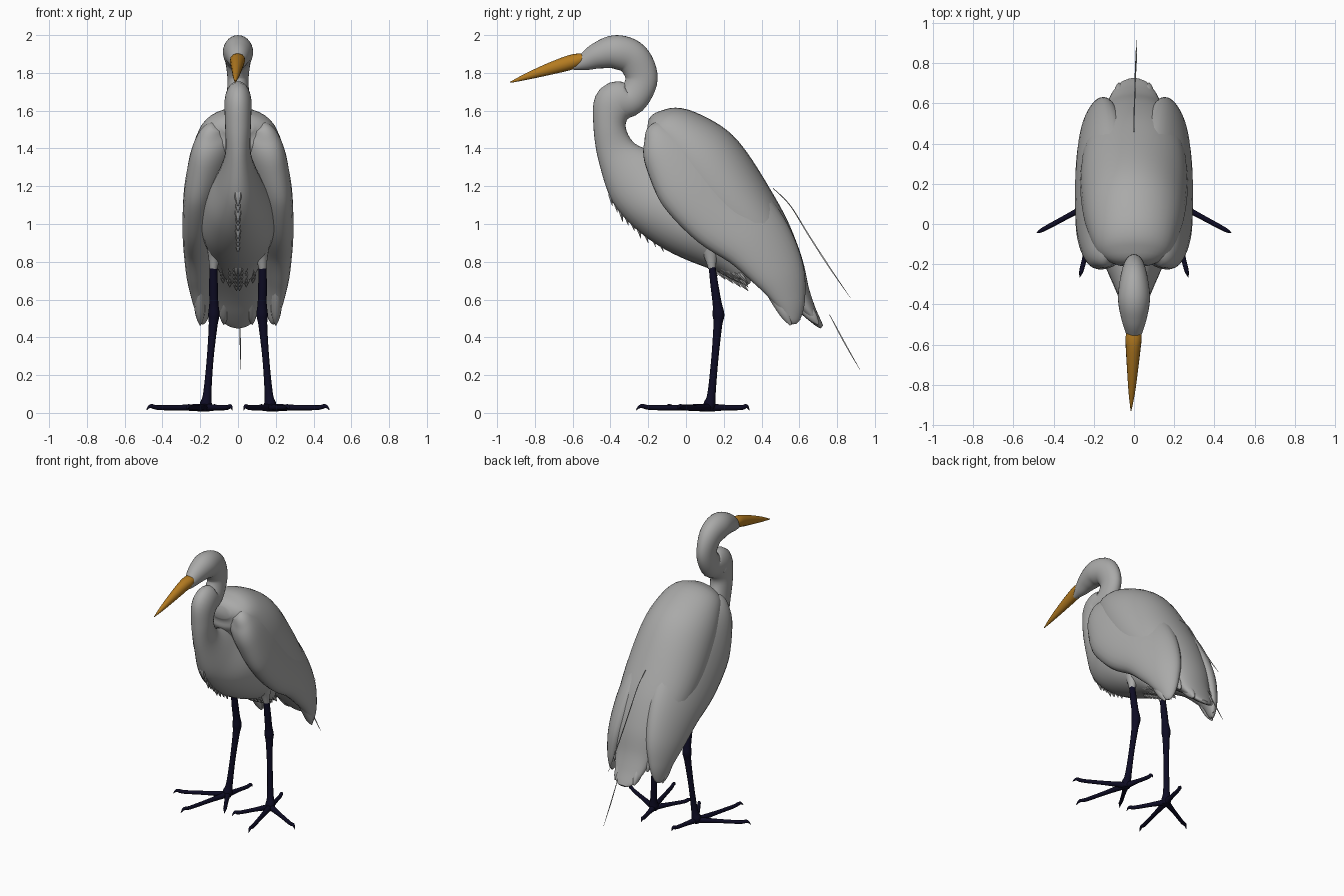
import bpy, bmesh, math, random
from mathutils import Vector

random.seed(4)
cube = bpy.data.objects.get("Cube")
if cube:
    bpy.data.objects.remove(cube, do_unlink=True)


def material(name, rgb):
    m = bpy.data.materials.new(name)
    m.use_nodes = True
    m.diffuse_color = (*rgb, 1)
    m.node_tree.nodes["Principled BSDF"].inputs["Base Color"].default_value = (*rgb, 1)
    return m


WHITE = material("soft white plumage", (0.4, 0.4, 0.395))
ORANGE = material("orange beak", (0.46, 0.2, 0.015))
DARK = material("blue black legs", (0.004, 0.0035, 0.017))


def spline(keys, steps):
    """Catmull-Rom samples through a list of equal-length key tuples."""
    out = []
    for i in range(len(keys) - 1):
        a, b, c, d = (keys[min(max(i + j, 0), len(keys) - 1)] for j in (-1, 0, 1, 2))
        for s in range(steps):
            t = s / steps
            out.append([0.5 * (2 * q + (r - p) * t + (2 * p - 5 * q + 4 * r - u) * t * t
                               + (3 * q - p - 3 * r + u) * t ** 3)
                        for p, q, r, u in zip(a, b, c, d)])
    return out + [list(keys[-1])]


def loft(bm, keys, n=24, steps=6, lean=0.0):
    """Skin ellipses along a path; each key is x, y, z, half width, half depth."""
    pts = spline(keys, steps)
    pos = [Vector(p[:3]) for p in pts]
    rings = []
    for i, p in enumerate(pts):
        t = (pos[min(i + 1, len(pos) - 1)] - pos[max(i - 1, 0)]).normalized()
        up = Vector((1, 0, 0)).cross(t).normalized()
        side = t.cross(up)
        w, d = max(p[3], 0.001), max(p[4], 0.001)
        ring = []
        for k in range(n):
            a = math.tau * k / n
            h = d * math.sin(a)
            ring.append(bm.verts.new(pos[i] + side * (w * math.cos(a) - lean * h) + up * h))
        rings.append(ring)
    for r, q in zip(rings, rings[1:]):
        for k in range(n):
            bm.faces.new((r[k], r[(k + 1) % n], q[(k + 1) % n], q[k]))
    bm.faces.new(rings[0][::-1])
    bm.faces.new(rings[-1])


def finish(bm, name, mat, mirror=False):
    if mirror:
        dup = bmesh.ops.duplicate(bm, geom=bm.verts[:] + bm.edges[:] + bm.faces[:])["geom"]
        for v in (g for g in dup if isinstance(g, bmesh.types.BMVert)):
            v.co.x *= -1
    bmesh.ops.recalc_face_normals(bm, faces=bm.faces[:])
    mesh = bpy.data.meshes.new(name)
    bm.to_mesh(mesh)
    bm.free()
    mesh.materials.append(mat)
    ob = bpy.data.objects.new(name, mesh)
    bpy.context.collection.objects.link(ob)
    bpy.ops.object.select_all(action="DESELECT")
    ob.select_set(True)
    bpy.context.view_layer.objects.active = ob
    bpy.ops.object.shade_smooth_by_angle(angle=math.radians(50))


def mid(*keys):
    """Keys on the centre plane: y, z, half width, half depth."""
    return [(0, *k) for k in keys]


# Head, S-shaped neck, breast and belly
bm = bmesh.new()
loft(bm, mid((-.6, 1.832, .018, .018), (-.535, 1.86, .043, .048), (-.46, 1.893, .066, .072),
             (-.37, 1.91, .08, .09), (-.28, 1.875, .07, .09), (-.235, 1.77, .056, .085),
             (-.285, 1.665, .062, .085), (-.375, 1.64, .072, .11), (-.405, 1.52, .068, .085),
             (-.365, 1.375, .068, .108), (-.26, 1.24, .108, .178), (-.12, 1.11, .17, .198),
             (.05, .99, .195, .188), (.2, .86, .155, .13), (.29, .74, .09, .06),
             (.33, .68, .02, .015)), 28)
finish(bm, "head_neck_and_breast", WHITE)

# Rounded back running down into the tail
bm = bmesh.new()
loft(bm, mid((-.205, 1.51, .08, .04), (-.16, 1.5, .17, .11), (-.06, 1.45, .22, .18),
             (.06, 1.32, .255, .24), (.21, 1.12, .268, .238), (.37, .94, .25, .19),
             (.5, .77, .2, .13), (.59, .63, .14, .07), (.65, .54, .11, .04),
             (.70, .475, .07, .02), (.72, .455, .03, .01)), 32)
finish(bm, "back_and_tail", WHITE)

# Folded wings, top edges leaning in over the back
bm = bmesh.new()
loft(bm, [(.1, -.17, 1.515, .04, .04), (.115, -.145, 1.485, .085, .09), (.125, -.085, 1.405, .115, .165),
          (.142, .045, 1.27, .12, .237), (.155, .2, 1.09, .118, .232),
          (.168, .37, .92, .105, .188), (.18, .49, .745, .08, .14),
          (.185, .55, .6, .05, .085), (.185, .57, .5, .024, .04),
          (.185, .575, .47, .006, .01)], 28, lean=.32)
finish(bm, "wings", WHITE, mirror=True)

# Long flight feathers at the wing ends
bm = bmesh.new()
for x, y, z, tx, ty, tz in ((.21, .38, .8, .2, .555, .465), (.18, .46, .8, .17, .6, .49),
                            (.13, .5, .8, .125, .62, .55), (.06, .52, .7, .075, .7, .47)):
    s, e = Vector((x, y, z)), Vector((tx, ty, tz))
    loft(bm, [(*s, .01, .02), (*s.lerp(e, .4), .028, .04),
              (*s.lerp(e, .8), .026, .03), (*e, .004, .006)], 10, 5)
finish(bm, "flight_feathers", WHITE, mirror=True)

# Pointed breast plumes in overlapping V-shaped rows, hanging clear at the tips
bm = bmesh.new()
for row in range(9):
    f = row / 8
    bulge = .018 * math.sin(math.pi * f)
    for col in range(3):
        back = .022 * col
        s = Vector((.008 + .026 * col, -.405 + .25 * f - bulge + back, 1.2 - .23 * f - bulge + back))
        e = s + Vector((-.006, .015 + .02 * f, -.1 - random.uniform(0, .02)))
        loft(bm, [(*s, .006, .008), (*s.lerp(e, .45), .016, .014), (*e, .001, .001)], 6, 3)
finish(bm, "breast_plumes", WHITE, mirror=True)

# Ragged belly fringe behind the legs
bm = bmesh.new()
for row in range(5):
    for col in range(3):
        s = Vector((.012 + .035 * col, .11 + .04 * row, .79 - .02 * row + .02 * col))
        e = s + Vector((-.004, .06, -.065))
        loft(bm, [(*s, .01, .01), (*s.lerp(e, .5), .016, .012), (*e, .001, .001)], 6, 3)
finish(bm, "belly_fringe", WHITE, mirror=True)

# Loose hair-thin plumes trailing behind
bm = bmesh.new()
loft(bm, [(0, .46, 1.19, .002, .002), (.001, .55, 1.1, .003, .003), (.004, .65, .94, .003, .004),
          (.007, .76, .77, .003, .004), (.01, .87, .61, .001, .001)], 6)
loft(bm, [(.01, .76, .52, .002, .002), (.012, .84, .37, .003, .004),
          (.015, .92, .23, .001, .001)], 6)
finish(bm, "trailing_plumes", WHITE)

# Long dagger beak, turned very slightly to one side
bm = bmesh.new()
loft(bm, [(0, -.52, 1.888, .03, .016), (-.002, -.565, 1.87, .04, .034), (-.004, -.62, 1.853, .037, .039),
          (-.007, -.72, 1.822, .028, .032), (-.011, -.84, 1.782, .016, .018),
          (-.015, -.93, 1.75, .002, .003)], 16)
finish(bm, "beak", ORANGE)

# Feathered thighs
bm = bmesh.new()
loft(bm, [(.12, .12, .95, .06, .09), (.125, .13, .84, .035, .04), (.13, .137, .765, .02, .02)], 14)
finish(bm, "thighs", WHITE, mirror=True)

# Legs with a knobbly joint
bm = bmesh.new()
loft(bm, [(.13, .135, .8, .019, .017), (.13, .15, .68, .023, .021), (.128, .165, .58, .024, .024),
          (.128, .172, .52, .03, .031), (.132, .168, .46, .023, .023), (.148, .152, .28, .018, .019),
          (.163, .135, .1, .022, .022), (.17, .125, .045, .032, .032), (.17, .12, .012, .025, .025)], 12)
finish(bm, "legs", DARK, mirror=True)

# Four spread toes on each foot with hooked claws
bm = bmesh.new()
foot = Vector((.17, .125, .028))
for x, y in ((.485, -.045), (.27, -.265), (.03, -.11), (.12, .335)):
    tip = Vector((x, y, .028))
    a, b, c = (foot.lerp(tip, f) for f in (.4, .8, .93))
    loft(bm, [(*foot, .022, .022), (*a, .014, .015), (*b, .012, .013),
              (c.x, c.y, .036, .01, .01), (tip.x, tip.y, .014, .001, .001)], 8, 5)
finish(bm, "toes", DARK, mirror=True)
